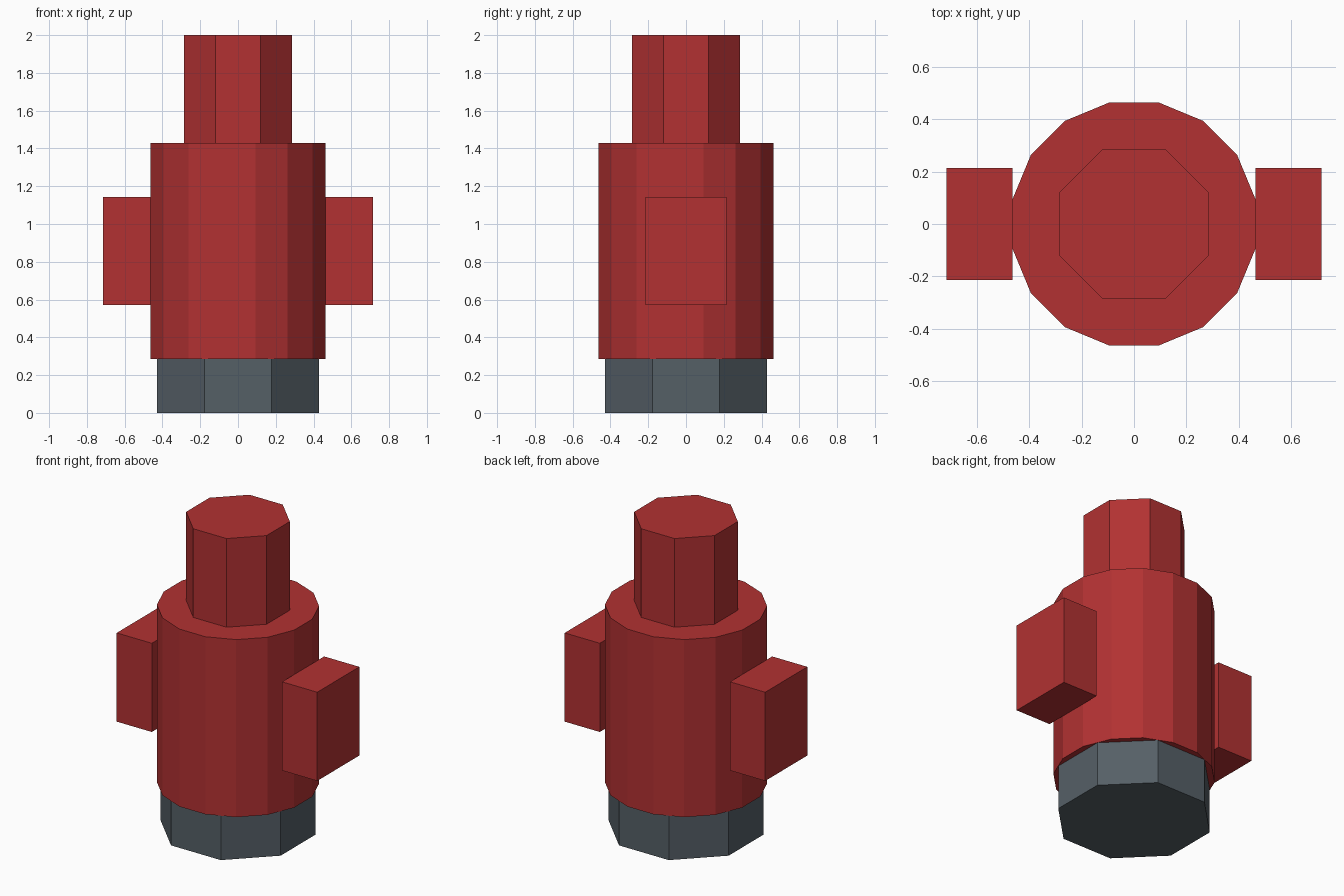
import bpy
import math

if "Cube" in bpy.data.objects:
    bpy.data.objects.remove(bpy.data.objects["Cube"], do_unlink=True)


def make_material(name, color):
    mat = bpy.data.materials.new(name)
    mat.use_nodes = True
    mat.diffuse_color = color
    mat.node_tree.nodes["Principled BSDF"].inputs["Base Color"].default_value = color
    return mat


red = make_material("red paint", (0.445, 0.031, 0.032, 1))
grey = make_material("slate grey", (0.091, 0.115, 0.134, 1))


def finish(name, mat):
    obj = bpy.context.object
    obj.name = name
    obj.data.materials.append(mat)
    return obj


def prism(name, sides, half_width, bottom, top, mat):
    """Upright prism with flat sides facing the axes."""
    bpy.ops.mesh.primitive_cylinder_add(
        vertices=sides, radius=half_width / math.cos(math.pi / sides),
        depth=top - bottom, location=(0, 0, (bottom + top) / 2),
        rotation=(0, 0, math.pi / sides))
    return finish(name, mat)


# Stacked column: base, barrel and top cap
prism("base", 8, 0.428, 0, 0.286, grey)
prism("barrel", 16, 0.464, 0.286, 1.429, red)
prism("top_cap", 8, 0.286, 1.429, 2, red)

# Side outlets, one on each side
for name, side in (("left_outlet", 1), ("right_outlet", -1)):
    bpy.ops.mesh.primitive_cube_add(size=1, location=(side * 0.589, 0, 0.857))
    outlet = finish(name, red)
    outlet.scale = (0.25, 0.428, 0.571)
